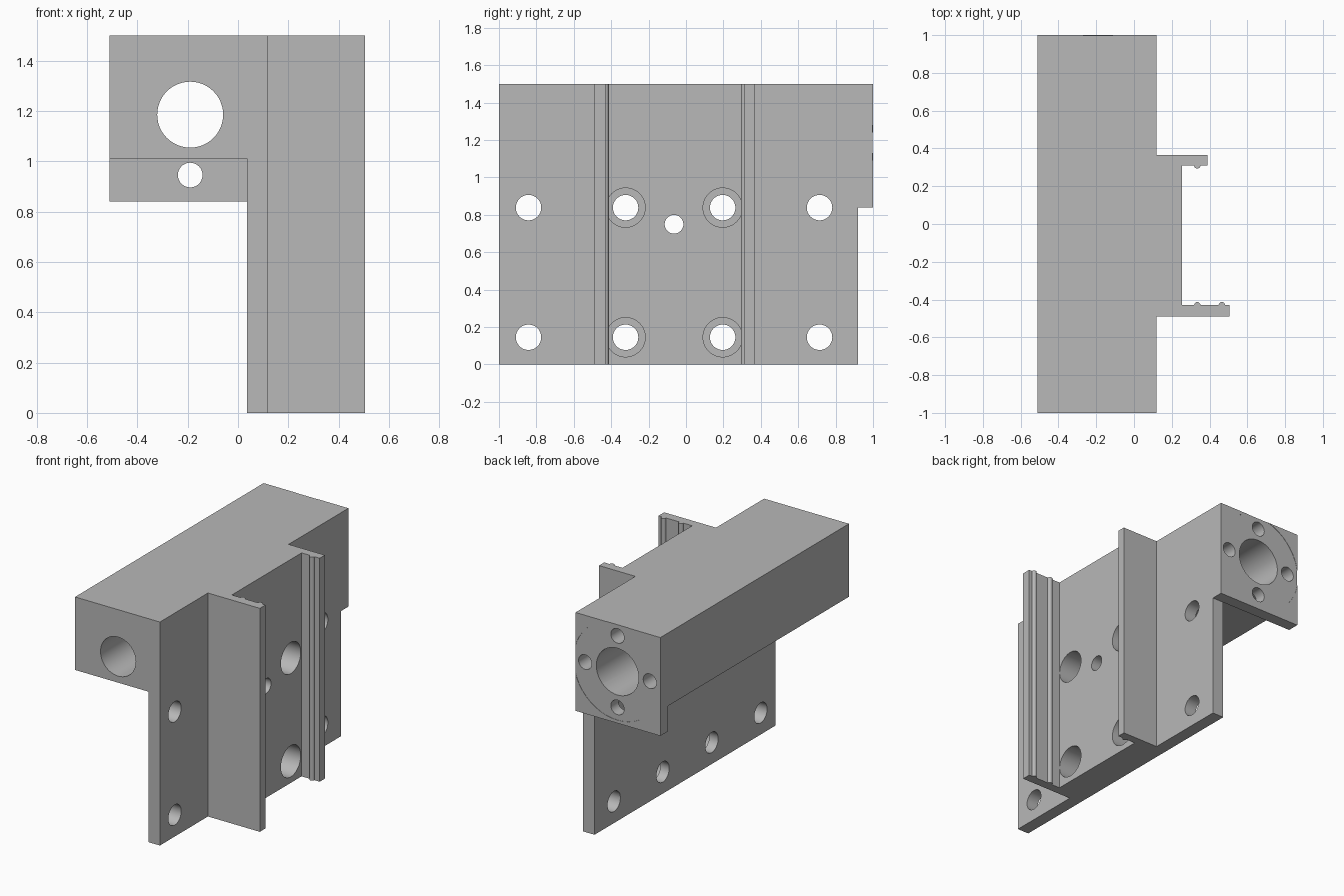
import bpy, bmesh, math
from mathutils import Matrix, Vector

cube = bpy.data.objects.get("Cube")
if cube:
    bpy.data.objects.remove(cube, do_unlink=True)

grey = bpy.data.materials.new("machined grey")
grey.use_nodes = True
colour = (0.48, 0.48, 0.48, 1)
grey.diffuse_color = colour
grey.node_tree.nodes["Principled BSDF"].inputs["Base Color"].default_value = colour


def add_object(name, bm):
    bmesh.ops.recalc_face_normals(bm, faces=bm.faces)
    mesh = bpy.data.meshes.new(name)
    bm.to_mesh(mesh)
    bm.free()
    mesh.materials.append(grey)
    obj = bpy.data.objects.new(name, mesh)
    bpy.context.collection.objects.link(obj)
    return obj


def prism(name, outline, axis, low, high):
    """Extrude an outline along axis; the outline uses the other two axes in order."""
    bm = bmesh.new()
    verts = []
    for p in outline:
        co = list(p)
        co.insert(axis, low)
        verts.append(bm.verts.new(co))
    face = bm.faces.new(verts)
    ext = bmesh.ops.extrude_face_region(bm, geom=[face])
    shift = Vector((0, 0, 0))
    shift[axis] = high - low
    bmesh.ops.translate(bm, vec=shift,
                        verts=[g for g in ext["geom"] if isinstance(g, bmesh.types.BMVert)])
    return add_object(name, bm)


def disc(centre, radius, sides=48):
    return [(centre[0] + radius * math.cos(i * math.tau / sides),
             centre[1] + radius * math.sin(i * math.tau / sides)) for i in range(sides)]


def combine(target, other, operation):
    mod = target.modifiers.new("combine", "BOOLEAN")
    mod.operation = operation
    mod.solver = "EXACT"
    mod.object = other
    bpy.ops.object.select_all(action="DESELECT")
    bpy.context.view_layer.objects.active = target
    target.select_set(True)
    bpy.ops.object.modifier_apply(modifier=mod.name)
    bpy.data.objects.remove(other, do_unlink=True)


def drill(target, axis, centre, radius, low, high):
    combine(target, prism("cutter", disc(centre, radius), axis, low, high), "DIFFERENCE")


def rib(x, y, side, direction):
    """Half-round bump on a lip, traversed along x in the given direction."""
    return [(x - direction * 0.017 * math.cos(a), y + side * 0.017 * math.sin(a))
            for a in [i * math.pi / 8 for i in range(9)]]


# Mounting plate with the channel rail on its right side
wall, seat, back = 0.12, 0.255, 0.035
low_y, low_in, high_in, high_y = -0.49, -0.43, 0.31, 0.365
outline = [(back, -1), (wall, -1), (wall, low_y), (0.505, low_y), (0.505, low_in)]
outline += rib(0.465, low_in, 1, -1) + rib(0.335, low_in, 1, -1)
outline += [(seat, low_in), (seat, high_in)]
outline += rib(0.335, high_in, -1, 1)
outline += [(0.39, high_in), (0.39, high_y), (wall, high_y), (wall, 0.92), (back, 0.92)]
bracket = prism("channel_bracket", outline, 2, 0, 1.5)

# Long housing with a deeper flange at the back
side = [(-1, 1.01), (0.92, 1.01), (0.92, 0.84), (1, 0.84), (1, 1.5), (-1, 1.5)]
combine(bracket, prism("housing", side, 0, -0.51, wall), "UNION")

# Stepped bore, shallow round recess and bolt holes in the flange
axis_x, axis_z = -0.19, 1.185
drill(bracket, 1, (axis_x, axis_z), 0.325, 0.998, 1.1)
drill(bracket, 1, (axis_x, axis_z), 0.131, -1.1, 1.1)
drill(bracket, 1, (axis_x, axis_z), 0.157, 0.6, 1.1)
for i in range(4):
    a = i * math.pi / 2
    drill(bracket, 1, (axis_x + 0.24 * math.cos(a), axis_z + 0.24 * math.sin(a)),
          0.049, 0.8, 1.1)

# Mounting holes, counterbored inside the channel
for z in (0.145, 0.838):
    for y in (-0.842, -0.323, 0.196, 0.714):
        drill(bracket, 0, (y, z), 0.068, -0.1, 0.3)
        if low_in < y < high_in:
            drill(bracket, 0, (y, z), 0.105, 0.1, 0.3)
drill(bracket, 0, (-0.064, 0.749), 0.05, -0.1, 0.3)

bpy.ops.object.select_all(action="DESELECT")
bracket.select_set(True)
bpy.context.view_layer.objects.active = bracket
bpy.ops.object.shade_smooth_by_angle(angle=math.radians(30))
